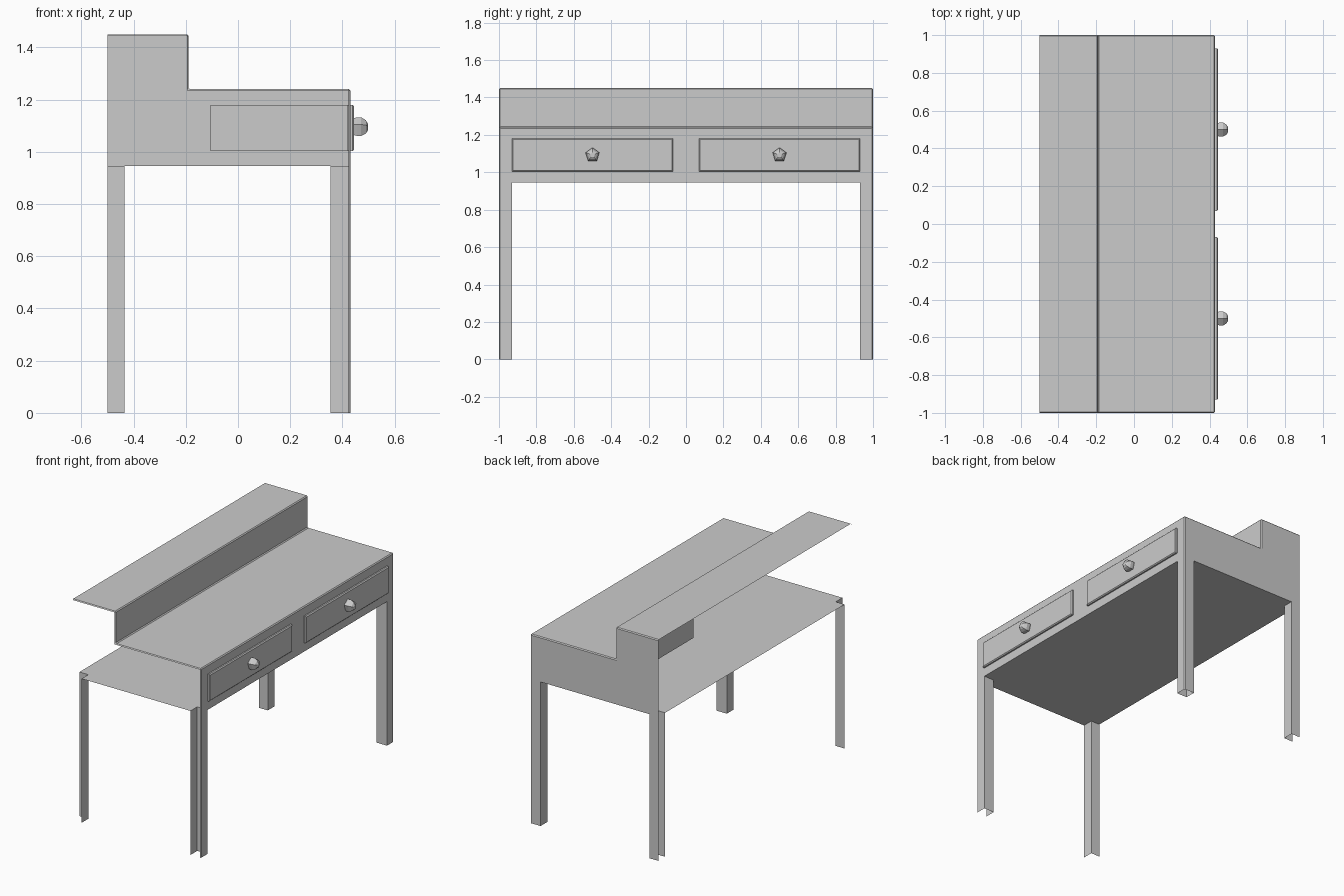
import bpy, bmesh, math
from mathutils import Vector

if "Cube" in bpy.data.objects:
    bpy.data.objects.remove(bpy.data.objects["Cube"])

X0, X1, XR = -0.50, 0.43, -0.19      # back, drawer face, riser
ZB, ZD, ZT = 0.945, 1.24, 1.45       # underside, desk top, shelf top
LB, LF, LY = -0.435, 0.355, 0.93     # inner leg faces
BEV = 0.006


def finish(bm, name):
    mesh = bpy.data.meshes.new(name)
    bm.to_mesh(mesh)
    bm.free()
    obj = bpy.data.objects.new(name, mesh)
    bpy.context.collection.objects.link(obj)
    return obj


def face(bm, pts):
    return bm.faces.new([bm.verts.new(p) for p in pts])


# desk shell: end panels, front panel, desk top, riser and shelf
bm = bmesh.new()
end = [(X0, 0), (LB, 0), (LB, ZB), (LF, ZB), (LF, 0), (X1, 0),
       (X1, ZD), (XR, ZD), (XR, ZT), (X0, ZT)]
face(bm, [(x, 1, z) for x, z in reversed(end)])
face(bm, [(x, -1, z) for x, z in end])
front = [(-1, 0), (-LY, 0), (-LY, ZB), (LY, ZB), (LY, 0), (1, 0), (1, ZD), (-1, ZD)]
face(bm, [(X1, y, z) for y, z in front])
for (xa, za), (xb, zb) in zip(end[6:9], end[7:10]):
    face(bm, [(xa, -1, za), (xa, 1, za), (xb, 1, zb), (xb, -1, zb)])
bmesh.ops.remove_doubles(bm, verts=bm.verts, dist=1e-4)
bmesh.ops.bevel(bm, geom=[e for e in bm.edges if len(e.link_faces) == 2],
                offset=BEV, segments=1, affect='EDGES', profile=0.5)
# the left-hand end stays open
bmesh.ops.delete(bm, geom=[f for f in bm.faces if f.normal.y < -0.99], context='FACES')
finish(bm, "desk_shell")

# underside with a notch at each leg
bm = bmesh.new()
face(bm, [(X0, -LY, ZB), (X0, LY, ZB), (LB, LY, ZB), (LB, 1, ZB), (LF, 1, ZB), (LF, LY, ZB),
          (X1, LY, ZB), (X1, -LY, ZB), (LF, -LY, ZB), (LF, -1, ZB), (LB, -1, ZB), (LB, -LY, ZB)])
finish(bm, "desk_underside")

# inner faces of the four legs
for xn, xi, xo in (("back", LB, X0), ("front", LF, X1)):
    for yn, s in (("left", -1), ("right", 1)):
        bm = bmesh.new()
        path = [(xi, s), (xi, s * LY), (xo, s * LY)]
        for a, b in zip(path, path[1:]):
            face(bm, [(*a, 0), (*b, 0), (*b, ZB), (*a, ZB)])
        finish(bm, f"{xn}_{yn}_leg_inside")


def box(bm, lo, hi):
    bmesh.ops.create_cube(bm, size=1)
    lo, hi = Vector(lo), Vector(hi)
    for v in bm.verts:
        v.co = Vector((v.co[i] * (hi[i] - lo[i]) + (hi[i] + lo[i]) / 2 for i in range(3)))


# drawer fronts with five-sided knobs
for name, yc in (("left", -0.5), ("right", 0.5)):
    bm = bmesh.new()
    box(bm, (0.42, yc - 0.43, 1.003), (0.445, yc + 0.43, 1.18))
    rim = [e for e in bm.edges if all(v.co.x > 0.44 for v in e.verts)]
    bmesh.ops.bevel(bm, geom=rim, offset=BEV, segments=1, affect='EDGES', profile=0.5)
    finish(bm, f"{name}_drawer_front")

    bm = bmesh.new()
    rings = []
    for x, r in ((0.444, 0.036), (0.455, 0.039), (0.472, 0.039), (0.49, 0.028), (0.498, 0.013)):
        angs = [math.pi / 2 + k * math.tau / 5 for k in range(5)]
        rings.append([bm.verts.new((x, yc + r * math.cos(a), 1.093 + r * math.sin(a)))
                      for a in angs])
    for p, q in zip(rings, rings[1:]):
        for k in range(5):
            n = (k + 1) % 5
            bm.faces.new((p[k], p[n], q[n], q[k]))
    bm.faces.new(rings[-1])
    bmesh.ops.recalc_face_normals(bm, faces=bm.faces)
    finish(bm, f"{name}_knob")

# box behind the right-hand drawer front
bm = bmesh.new()
box(bm, (-0.105, 0.07, 1.003), (0.42, 0.93, 1.18))
bmesh.ops.delete(bm, geom=[f for f in bm.faces if f.normal.x > 0.9], context='FACES')
finish(bm, "right_drawer_box")
